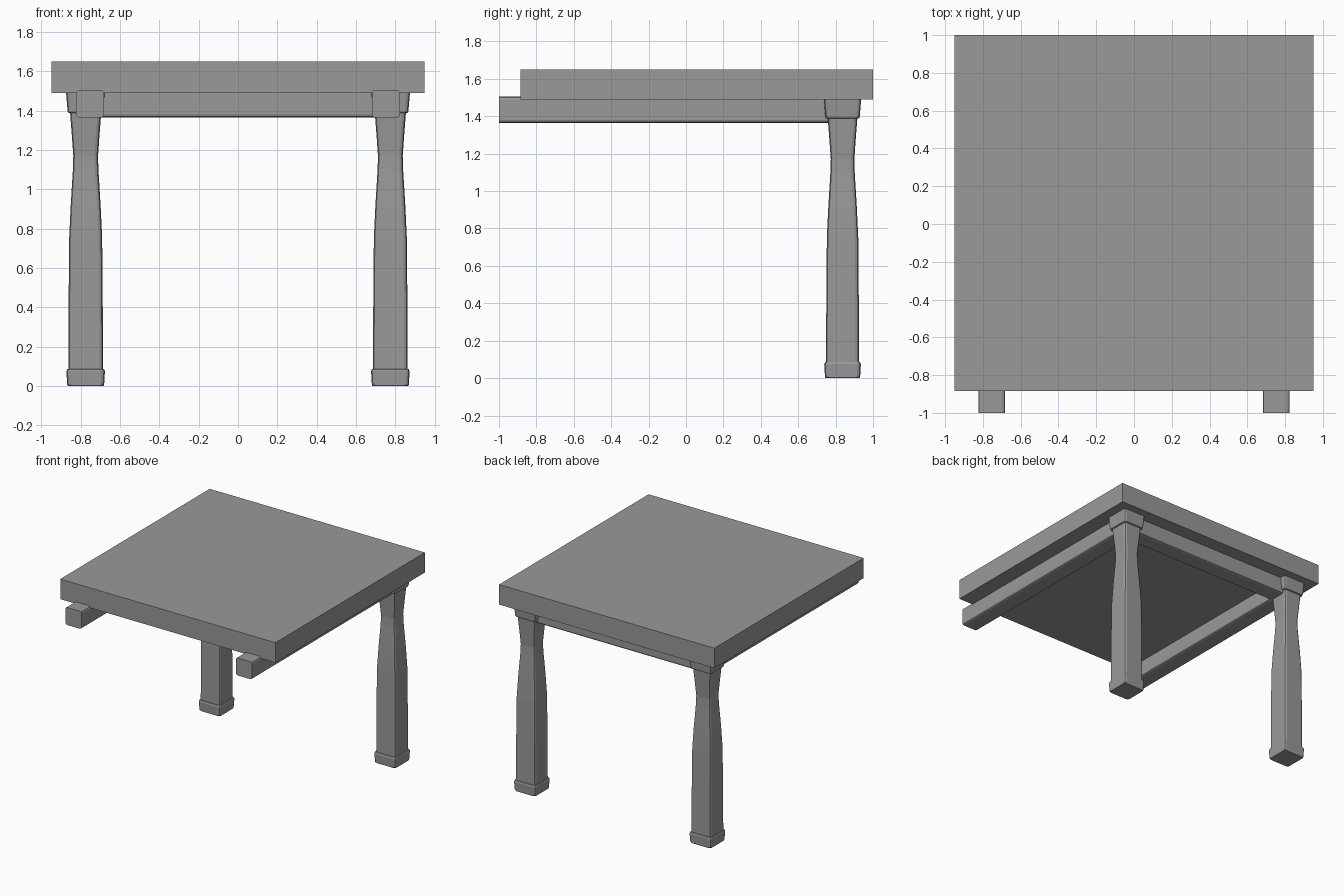
import bpy
import bmesh

cube = bpy.data.objects.get("Cube")
if cube:
    bpy.data.objects.remove(cube, do_unlink=True)

grey = bpy.data.materials.new("plain_grey")
grey.use_nodes = True
colour = (0.32, 0.32, 0.32, 1)
grey.diffuse_color = colour
grey.node_tree.nodes["Principled BSDF"].inputs["Base Color"].default_value = colour


def add_object(name, bm):
    bmesh.ops.recalc_face_normals(bm, faces=bm.faces)
    mesh = bpy.data.meshes.new(name)
    bm.to_mesh(mesh)
    bm.free()
    mesh.materials.append(grey)
    obj = bpy.data.objects.new(name, mesh)
    bpy.context.collection.objects.link(obj)
    return obj


def box(name, low, high, axis=None, bevel=0.016):
    """Box between two corners, with edges along one axis rounded."""
    bm = bmesh.new()
    bmesh.ops.create_cube(bm, size=1)
    for v in bm.verts:
        v.co = [(a + b) / 2 + c * (b - a) for a, b, c in zip(low, high, v.co)]
    if axis is not None:
        edges = [e for e in bm.edges
                 if abs(e.verts[0].co[axis] - e.verts[1].co[axis]) > 0.5]
        bmesh.ops.bevel(bm, geom=edges, offset=bevel, segments=2,
                        profile=0.5, affect='EDGES')
    return add_object(name, bm)


def square_column(name, x, y, profile, bevel=0.018):
    """Stack of rounded squares given as (half width, height)."""
    bm = bmesh.new()
    rings = []
    for half, z in profile:
        inner, mid = half - bevel, half - bevel * 0.3
        quarter = [(half, inner), (mid, mid), (inner, half)]
        ring = []
        for _ in range(4):
            ring += [bm.verts.new((x + a, y + b, z)) for a, b in quarter]
            quarter = [(-b, a) for a, b in quarter]
        rings.append(ring)
    for low, high in zip(rings, rings[1:]):
        for i in range(len(low)):
            j = (i + 1) % len(low)
            bm.faces.new((low[i], low[j], high[j], high[i]))
    bm.faces.new(rings[0])
    bm.faces.new(rings[-1])
    return add_object(name, bm)


# Table top
box("table_top", (-0.95, -0.885, 1.49), (0.95, 1, 1.65))

# Rails under the top, the side ones reaching past the front edge
RAIL_LOW, RAIL_HIGH = 1.365, 1.505
for side, s in (("left", 1), ("right", -1)):
    x1, x2 = sorted((s * 0.682, s * 0.824))
    box(side + "_rail", (x1, -1, RAIL_LOW), (x2, 0.84, RAIL_HIGH), axis=1)
box("back_rail", (-0.775, 0.75, RAIL_LOW), (0.775, 0.89, RAIL_HIGH), axis=0)

# Back legs: tapered shaft, flared foot and capital
SHAFT = [(0.088, 0.05), (0.087, 0.4), (0.084, 0.75), (0.076, 0.92),
         (0.065, 1.1), (0.063, 1.17), (0.07, 1.27), (0.08, 1.4)]
FOOT = [(0.09, 0), (0.094, 0.006), (0.098, 0.075), (0.094, 0.085), (0.086, 0.088)]
CAP = [(0.082, 1.388), (0.089, 1.391), (0.092, 1.4), (0.1, 1.495)]
for side, s in (("left", 1), ("right", -1)):
    for part, profile in (("leg", SHAFT), ("foot", FOOT), ("leg_cap", CAP)):
        square_column("back_%s_%s" % (side, part), s * 0.775, 0.837, profile)
